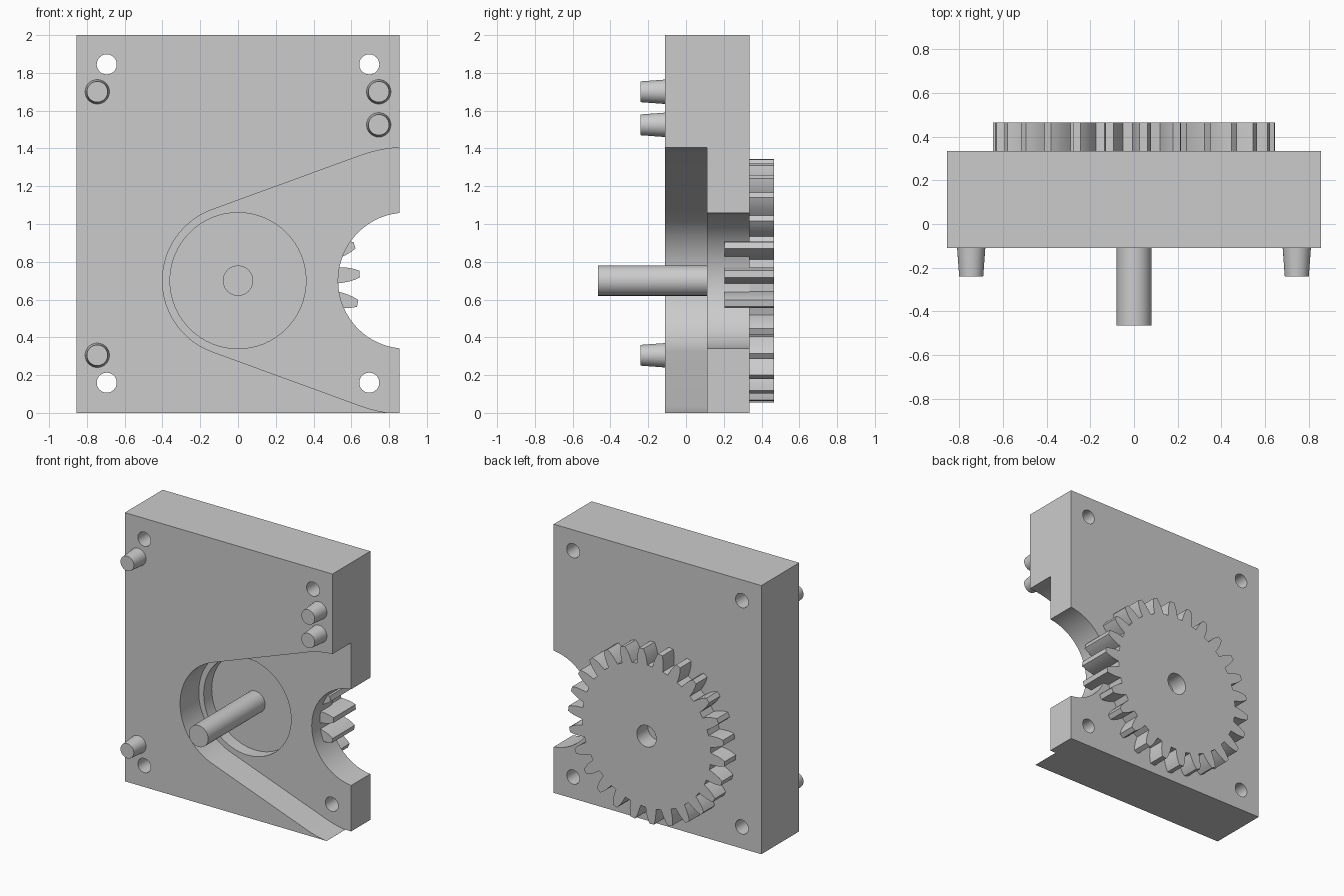
import bpy, bmesh
from math import sin, cos, radians, asin, degrees

if "Cube" in bpy.data.objects:
    bpy.data.objects.remove(bpy.data.objects["Cube"])

CZ = 0.70          # height of the gear axis
CX = 0.89          # x of the neighbouring axis at the right edge


def arc(cx, cz, r, a0=0, a1=360, n=64):
    """Points on an arc in the xz plane; a full circle omits its end point."""
    m = n if a1 - a0 >= 360 else n - 1
    return [(cx + r * cos(radians(a0 + (a1 - a0) * i / m)),
             cz + r * sin(radians(a0 + (a1 - a0) * i / m))) for i in range(n)]


def loft(name, front, back, y0, y1):
    """Solid between two matching xz profiles at y0 and y1."""
    bm = bmesh.new()
    a = [bm.verts.new((x, y0, z)) for x, z in front]
    b = [bm.verts.new((x, y1, z)) for x, z in back]
    bm.faces.new(a)
    bm.faces.new(b[::-1])
    for i in range(len(a)):
        j = (i + 1) % len(a)
        bm.faces.new((a[j], a[i], b[i], b[j]))
    bmesh.ops.recalc_face_normals(bm, faces=bm.faces)
    me = bpy.data.meshes.new(name)
    bm.to_mesh(me)
    bm.free()
    ob = bpy.data.objects.new(name, me)
    bpy.context.collection.objects.link(ob)
    return ob


def prism(name, pts, y0, y1):
    return loft(name, pts, pts, y0, y1)


def activate(ob):
    bpy.ops.object.select_all(action='DESELECT')
    ob.select_set(True)
    bpy.context.view_layer.objects.active = ob


def cut(ob, pts, y0, y1):
    """Subtract a prism from an object."""
    cutter = prism("cutter", pts, y0, y1)
    cutter.hide_render = True
    mod = ob.modifiers.new("cut", 'BOOLEAN')
    mod.operation = 'DIFFERENCE'
    mod.solver = 'EXACT'
    mod.object = cutter
    activate(ob)
    bpy.ops.object.modifier_apply(modifier=mod.name)
    bpy.data.objects.remove(cutter)


parts = []

# Housing plate with flared front pocket, shaft recess, edge notch, screw holes
W = 0.855
plate = prism("housing_plate", [(-W, 0), (W, 0), (W, 2), (-W, 2)], -0.11, 0.335)
r_small, r_big = 0.40, 0.705
t = 90 + degrees(asin((r_big - r_small) / CX))
flare = arc(CX, CZ, r_big, -t, t, 96) + arc(0, CZ, r_small, t, 360 - t, 48)
cut(plate, flare, -0.3, 0.11)
cut(plate, arc(0, CZ, 0.36), 0.0, 0.30)
cut(plate, arc(CX, CZ, 0.36), 0.0, 0.6)
for x in (-0.695, 0.695):
    for z in (0.16, 1.845):
        cut(plate, arc(x, z, 0.053, n=32), -0.4, 0.6)
parts.append(plate)

# Spur gear, partly sunk into the back of the plate
TEETH = 26
half = [(0.53, 4.6), (0.55, 4.3), (0.59, 3.5), (0.62, 2.6), (0.645, 1.6)]
gear_pts = []
for k in range(TEETH):
    mid = 3.1 + k * 360 / TEETH
    for r, a in [(r, -a) for r, a in half] + half[::-1]:
        gear_pts.append((r * cos(radians(mid + a)), CZ + r * sin(radians(mid + a))))
gear = prism("spur_gear", gear_pts, 0.205, 0.465)
cut(gear, arc(0, CZ, 0.08, n=48), 0.215, 0.6)
parts.append(gear)

# Drive shaft
parts.append(prism("drive_shaft", arc(0, CZ, 0.08, n=48), -0.465, 0.21))

# Tapered locating pegs
for x, z in ((-0.745, 1.70), (-0.745, 0.305), (0.745, 1.70), (0.745, 1.525)):
    parts.append(loft("locating_peg", arc(x, z, 0.055, n=32),
                      arc(x, z, 0.065, n=32), -0.24, -0.105))

for ob in parts:
    activate(ob)
    bpy.ops.object.shade_smooth_by_angle(angle=radians(25))
